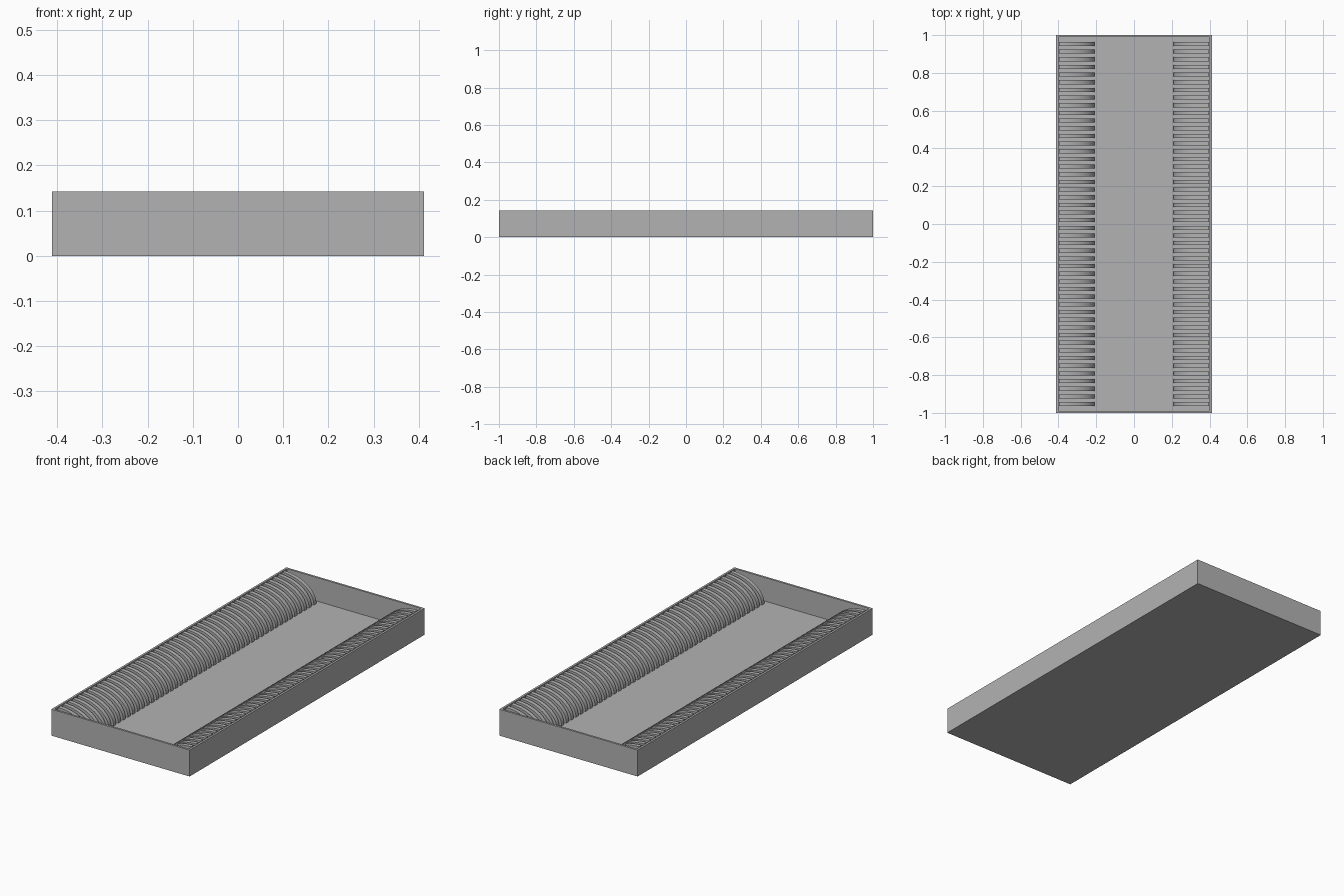
import bpy
import bmesh
import math

cube = bpy.data.objects.get("Cube")
if cube:
    bpy.data.objects.remove(cube, do_unlink=True)

HALF_X, HALF_Y, HEIGHT = 0.412, 1.0, 0.142
WALL, FLOOR = 0.016, 0.015
RIB_END, RIB_COUNT, RIB_SPAN, RIB_WIDTH = 0.208, 48, 0.953, 0.022

grey = bpy.data.materials.new("plain_grey")
grey.use_nodes = True
grey.diffuse_color = (0.45, 0.45, 0.45, 1)
grey.node_tree.nodes["Principled BSDF"].inputs["Base Color"].default_value = (0.45, 0.45, 0.45, 1)


def finish(name, bm):
    bmesh.ops.recalc_face_normals(bm, faces=bm.faces)
    mesh = bpy.data.meshes.new(name)
    bm.to_mesh(mesh)
    bm.free()
    mesh.materials.append(grey)
    obj = bpy.data.objects.new(name, mesh)
    bpy.context.collection.objects.link(obj)
    return obj


# Open tray: a box whose top is inset and pushed down to the floor
bm = bmesh.new()
bmesh.ops.create_cube(bm, size=1)
for v in bm.verts:
    v.co = (v.co.x * 2 * HALF_X, v.co.y * 2 * HALF_Y, (v.co.z + 0.5) * HEIGHT)
bm.faces.ensure_lookup_table()
top = max(bm.faces, key=lambda f: f.calc_center_median().z)
bmesh.ops.inset_region(bm, faces=[top], thickness=WALL)
well = bmesh.ops.extrude_discrete_faces(bm, faces=[top])["faces"][0]
for v in well.verts:
    v.co.z = FLOOR
finish("tray", bm)


# Rows of quarter-round ribs along both long walls
def rib_row(name, side):
    bm = bmesh.new()
    wall_x = HALF_X - WALL
    steps = 20
    profile = [(wall_x, FLOOR)]
    for i in range(steps + 1):
        a = math.pi / 2 * i / steps
        profile.append((wall_x - (wall_x - RIB_END) * math.sin(a),
                        FLOOR + (HEIGHT - FLOOR) * math.cos(a)))
    for n in range(RIB_COUNT):
        y = -RIB_SPAN + 2 * RIB_SPAN * n / (RIB_COUNT - 1) - RIB_WIDTH / 2
        face = bm.faces.new([bm.verts.new((side * x, y, z)) for x, z in profile])
        new = bmesh.ops.extrude_face_region(bm, geom=[face])["geom"]
        moved = [g for g in new if isinstance(g, bmesh.types.BMVert)]
        bmesh.ops.translate(bm, verts=moved, vec=(0, RIB_WIDTH, 0))
    obj = finish(name, bm)
    bpy.ops.object.select_all(action="DESELECT")
    obj.select_set(True)
    bpy.context.view_layer.objects.active = obj
    bpy.ops.object.shade_smooth_by_angle(angle=math.radians(30))


rib_row("left_ribs", 1)
rib_row("right_ribs", -1)
